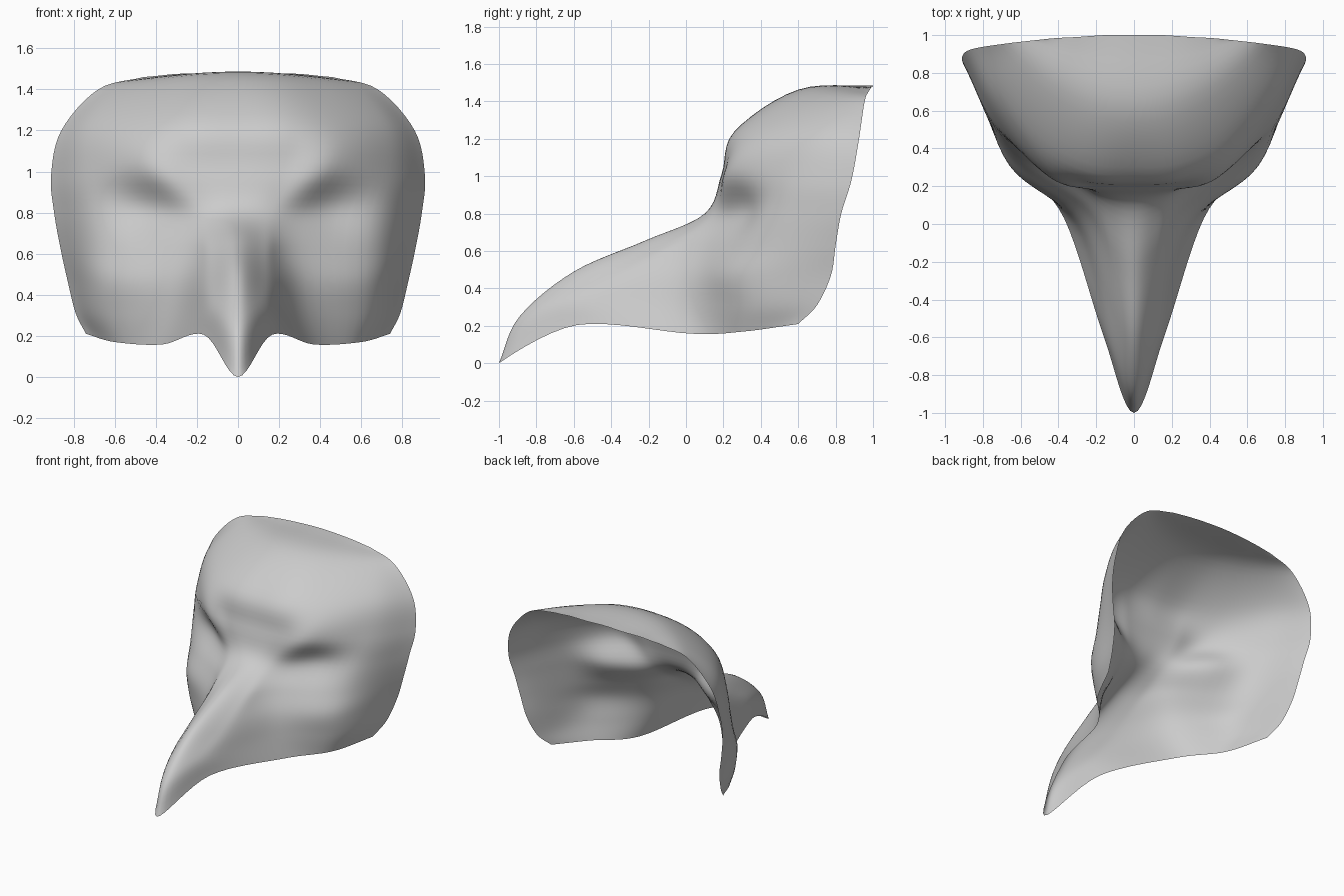
import bpy, bmesh, math
from mathutils import Vector

if "Cube" in bpy.data.objects:
    bpy.data.objects.remove(bpy.data.objects["Cube"])

# Guide curves of the right half, each running from the top edge to the bottom edge
centre = [(0, 1, 1.485), (0, .6, 1.463), (0, .26, 1.24), (0, .19, 1.01), (0, .1, .8),
          (0, -.22, .655), (0, -.6, .49), (0, -.89, .25), (0, -1, 0)]
beak_side = [(.15, 1, 1.48), (.2, .63, 1.457), (.25, .28, 1.24), (.22, .2, 1.01), (.14, .13, .8),
             (.13, -.11, .635), (.135, -.38, .475), (.135, -.6, .335), (.165, -.58, .205)]
beak_root = [(.3, .99, 1.475), (.4, .72, 1.435), (.49, .41, 1.23), (.45, .24, 1.01), (.32, .23, .8),
             (.27, .1, .64), (.29, .02, .48), (.31, -.01, .32), (.37, .03, .158)]
cheek = [(.4, .985, 1.465), (.56, .84, 1.417), (.72, .67, 1.23), (.74, .55, 1), (.69, .44, .8),
         (.67, .37, .62), (.66, .31, .47), (.65, .32, .31), (.6, .31, .17)]
rim = [(.46, .98, 1.46), (.68, .955, 1.4), (.86, .925, 1.2), (.91, .885, .98), (.895, .83, .8),
       (.865, .8, .63), (.83, .775, .47), (.79, .7, .31), (.74, .6, .21)]


def spline(points, steps):
    """Smooth curve through all the points."""
    p = [Vector(q) for q in points]
    p = [2 * p[0] - p[1]] + p + [2 * p[-1] - p[-2]]
    out = []
    for i in range(1, len(p) - 2):
        a, b, c, d = p[i - 1:i + 3]
        for s in range(steps):
            t = s / steps
            out.append(.5 * (2 * b + (c - a) * t + (2 * a - 5 * b + 4 * c - d) * t * t
                             + (3 * b - a - 3 * c + d) * t ** 3))
    return out + [p[-2]]


def eye_dent(v):
    """Press a shallow socket into each side of the face."""
    x, z = (abs(v.x) - .48) / .14, (v.z - .82) / .16
    depth = .03 * math.exp(-x * x - z * z)
    return v + Vector((-math.copysign(depth * .4, v.x), depth, 0))


# Loft the guides across the whole face, mirrored about the centre
half = [spline(g, 6) for g in (centre, beak_side, beak_root, cheek, rim)]
mirrored = [[Vector((-v.x, v.y, v.z)) for v in g] for g in half[:0:-1]]
rows = [[eye_dent(v) for v in spline(r, 8)] for r in zip(*(mirrored + half))]

# Mask shell: one open sheet
bm = bmesh.new()
grid = [[bm.verts.new(v) for v in r] for r in rows]
for r0, r1 in zip(grid, grid[1:]):
    for i in range(len(r0) - 1):
        bm.faces.new((r0[i], r1[i], r1[i + 1], r0[i + 1])).smooth = True
mesh = bpy.data.meshes.new("beaked_mask")
bm.to_mesh(mesh)
bm.free()
mask = bpy.data.objects.new("beaked_mask", mesh)
bpy.context.collection.objects.link(mask)
